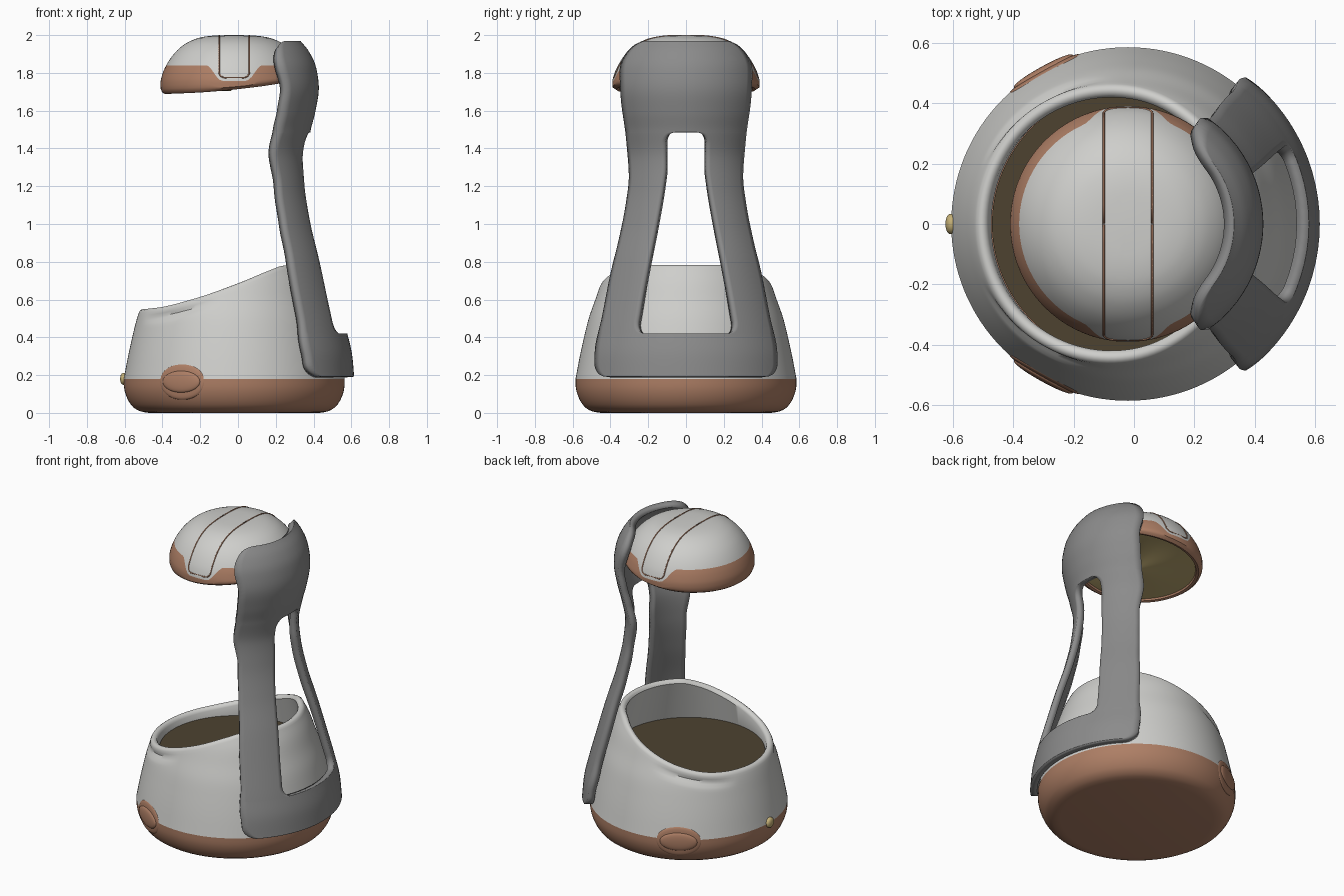
import bpy, bmesh, math
from math import sin, cos, pi, sqrt, radians
from mathutils import Matrix, Vector

if "Cube" in bpy.data.objects:
    bpy.data.objects.remove(bpy.data.objects["Cube"])


def material(name, rgb):
    m = bpy.data.materials.new(name)
    m.use_nodes = True
    m.diffuse_color = (*rgb, 1)
    m.node_tree.nodes["Principled BSDF"].inputs["Base Color"].default_value = (*rgb, 1)
    return m


LIGHT = material("light grey", (0.62, 0.62, 0.6))
DARK = material("mid grey", (0.26, 0.26, 0.26))
COPPER = material("copper brown", (0.42, 0.21, 0.13))
OLIVE = material("dark olive", (0.075, 0.055, 0.03))
YELLOW = material("pale yellow", (0.55, 0.43, 0.18))


def curve_through(points):
    """Monotone smooth interpolation through (input, output) pairs."""
    pts = sorted(points)
    d = [(b[1] - a[1]) / (b[0] - a[0]) for a, b in zip(pts, pts[1:])]
    m = [d[0]] + [2 * a * b / (a + b) if a * b > 0 else 0 for a, b in zip(d, d[1:])] + [d[-1]]

    def f(v):
        v = min(max(v, pts[0][0]), pts[-1][0])
        i = max(k for k in range(len(d)) if pts[k][0] <= v)
        h = pts[i + 1][0] - pts[i][0]
        t = (v - pts[i][0]) / h
        return (pts[i][1] * (1 + 2 * t) * (1 - t) ** 2 + pts[i + 1][1] * t * t * (3 - 2 * t)
                + h * t * (1 - t) * (m[i] * (1 - t) - m[i + 1] * t))
    return f


def finish(name, bm, mats, angle=40):
    me = bpy.data.meshes.new(name)
    bm.to_mesh(me)
    bm.free()
    ob = bpy.data.objects.new(name, me)
    bpy.context.collection.objects.link(ob)
    for m in mats:
        me.materials.append(m)
    bpy.ops.object.select_all(action='DESELECT')
    ob.select_set(True)
    bpy.context.view_layer.objects.active = ob
    bpy.ops.object.shade_smooth_by_angle(angle=radians(angle))
    return ob


def grid(name, rows, mats, closed=True, keep=None, mat_rule=None, caps=()):
    bm = bmesh.new()
    vs = [[bm.verts.new(p) for p in row] for row in rows]
    n = len(rows[0])
    for i in range(len(rows) - 1):
        for j in range(n if closed else n - 1):
            if keep and not keep(i, j):
                continue
            k = (j + 1) % n
            f = bm.faces.new((vs[i][j], vs[i][k], vs[i + 1][k], vs[i + 1][j]))
            f.material_index = mat_rule(i) if mat_rule else 0
    for c in caps:
        f = bm.faces.new(vs[c])
        f.material_index = mat_rule(len(rows) if c else 0) if mat_rule else 0
    bmesh.ops.recalc_face_normals(bm, faces=bm.faces)
    return finish(name, bm, mats)


CX, N = -0.02, 128
ANGLES = [2 * pi * i / N for i in range(N)]
BUTTON = radians(119)
FLAT = 0.575


def ring(radius, height):
    return [(CX + radius(a) * cos(a), radius(a) * sin(a), height(a)) for a in ANGLES]


def flattened(r, a):
    """Shave the round wall flat where the two side buttons sit."""
    for b in (BUTTON, -BUTTON):
        c = cos(a - b)
        if c > 0.8:
            r = min(r, FLAT / c)
    return r


# Rounded base tray
base_r = curve_through([(0, 0.45), (0.006, 0.49), (0.03, 0.535), (0.09, 0.572), (0.14, 0.584), (0.18, 0.585)])
base_z = [0, 0.003, 0.008, 0.015, 0.03, 0.045, 0.065, 0.09, 0.115, 0.14, 0.16, 0.18]
grid("base_tray", [ring(lambda a: flattened(base_r(z), a), lambda a: z) for z in base_z],
     [COPPER], caps=(0,))

# Tapered cup with a sloping rim
wall_r = curve_through([(0.18, 0.585), (0.3, 0.562), (0.4, 0.54), (0.5, 0.515), (0.6, 0.48),
                        (0.7, 0.445), (0.78, 0.405)])
rim_z = curve_through([(-0.53, 0.545), (-0.4, 0.56), (-0.25, 0.6), (0, 0.685), (0.2, 0.755),
                       (0.3, 0.78), (0.4, 0.783)])


def rim(a):
    return rim_z(CX + 0.47 * cos(a))


def wall(a, z):
    crease = 0.016 * math.exp(-((z - rim(a) + 0.055) / 0.02) ** 2)
    crease *= max(0, 1 - ((abs((a + pi) % (2 * pi) - pi) - radians(128)) / 0.5) ** 2)
    return flattened(wall_r(z), a) - crease


cup = []
for i in range(25):
    def level(a, t=i / 24):
        return 0.18 + t * (rim(a) - 0.2)
    cup.append(ring(lambda a: wall(a, level(a)), level))
for inset, drop in ((0.006, 0.008), (0.016, 0.001), (0.026, 0), (0.038, 0.006), (0.045, 0.02)):
    cup.append(ring(lambda a: wall_r(rim(a) - 0.02) - inset, lambda a: rim(a) - drop))
cup.append(ring(lambda a: 0.452, lambda a: 0.49))
grid("cup_wall", cup, [LIGHT])
grid("cup_floor", [ring(lambda a: r, lambda a: 0.5) for r in (0.45, 0.2)], [OLIVE], caps=(1,))

# Lamp head: copper lower band, grey dome, boundary dips below the centre panel
dome_pts = [(1.69, 0.388), (1.75, 0.39), (1.8, 0.378), (1.84, 0.36), (1.9, 0.32), (1.95, 0.265),
            (1.98, 0.205), (1.992, 0.155), (1.998, 0.1), (2.0, 0.02)]
dome_r = curve_through(dome_pts)
head_bottom = curve_through([(-0.41, 1.688), (-0.2, 1.697), (0.1, 1.725), (0.37, 1.765)])


def bottom(a):
    return head_bottom(CX + 0.39 * cos(a))


def band_top(a):
    t = min(max((abs(0.39 * cos(a)) - 0.06) / 0.1, 0), 1)
    return 1.757 + 0.083 * t * t * (3 - 2 * t)


head = [ring(lambda a: 0.345, lambda a: bottom(a) + 0.025),
        ring(lambda a: 0.352, lambda a: bottom(a) + 0.004),
        ring(lambda a: 0.368, lambda a: bottom(a))]
LOWER, UPPER = 8, 24
for i in range(LOWER + 1):
    def low(a, t=i / LOWER):
        z0 = bottom(a) + 0.01
        return z0 + t * (max(band_top(a), z0 + 0.005) - z0)
    head.append(ring(lambda a: dome_r(low(a)) - (0.006 if i == 0 else 0), low))
split = len(head) - 1
for i in range(1, UPPER + 1):
    def high(a, t=i / UPPER):
        return band_top(a) + (2 - band_top(a)) * sin(t * pi / 2)
    head.append(ring(lambda a: dome_r(high(a)), high))
grid("lamp_head", head, [COPPER, LIGHT], mat_rule=lambda i: int(i >= split), caps=(-1,))
grid("lamp_lens", [ring(lambda a: r, lambda a: bottom(a) + 0.015) for r in (0.36, 0.18, 0.02)],
     [YELLOW], caps=(-1,))

# Fine seam outlining the centre panel of the head
half = 0.08
side = [(-half, 1.9992 - 0.19 * (i / 24) ** 2) for i in range(25)]
side += [(-half + 0.03 * (1 - cos(q)), 1.805 - 0.03 * sin(q)) for q in (pi * k / 12 for k in range(1, 7))]
seam = side + [(-x, z) for x, z in reversed(side)]
data = bpy.data.curves.new("panel_seam", 'CURVE')
data.dimensions = '3D'
data.bevel_depth = 0.004
data.bevel_resolution = 1
for s in (1, -1):
    sp = data.splines.new('POLY')
    sp.points.add(len(seam) - 1)
    for p, (x, z) in zip(sp.points, seam):
        p.co = (CX + x, s * sqrt(max(0, dome_r(z) ** 2 - x * x)), z, 1)
# Straight seam runs over the flat crown
for x in (-half, half):
    y = sqrt(max(0, dome_r(seam[0][1]) ** 2 - x * x))
    sp = data.splines.new('POLY')
    sp.points.add(1)
    for p, s in zip(sp.points, (1, -1)):
        p.co = (CX + x, s * y, 1.9992, 1)
data.materials.append(COPPER)
bpy.context.collection.objects.link(bpy.data.objects.new("panel_seam", data))

# Curved stand wrapped round the back, with a tall opening
Z0, HOLE0, HOLE1, Z1 = 0.19, 0.415, 1.49, 1.957
stand_r = curve_through([(0.19, 0.615), (0.3, 0.605), (0.42, 0.578), (0.6, 0.53), (0.8, 0.475),
                         (1, 0.415), (1.2, 0.373), (1.35, 0.36), (1.5, 0.385), (1.6, 0.41),
                         (1.72, 0.428), (1.82, 0.415), (1.9, 0.38), (1.957, 0.335)])
stand_w = curve_through([(0.19, 0.47), (0.32, 0.467), (0.5, 0.43), (0.75, 0.38), (0.9, 0.343),
                         (1.1, 0.303), (1.25, 0.286), (1.45, 0.3), (1.68, 0.33), (1.8, 0.335), (1.957, 0.32)])
hole_w = curve_through([(0.415, 0.262), (0.5, 0.245), (0.6, 0.228), (0.8, 0.19), (1, 0.15),
                        (1.2, 0.115), (1.3, 0.104), (1.49, 0.105)])


def corner(d, wide, tall):
    return 0 if d >= tall else wide * (1 - sqrt(max(0, 1 - (1 - d / tall) ** 2)))


levels = []
for lo, hi, n in ((Z0, HOLE0, 20), (HOLE0, HOLE1, 56), (HOLE1, Z1, 30)):
    levels += [lo + (hi - lo) * (1 - cos(pi * i / n)) / 2 for i in range(n)]
levels.append(Z1)
COLS = 10
rows = []
for z in levels:
    w = stand_w(z) - corner(z - Z0, 0.06, 0.07) - corner(Z1 - z, 0.13, 0.15)
    zh = min(max(z, HOLE0), HOLE1)
    h = hole_w(zh) - corner(zh - HOLE0, 0.055, 0.07) - corner(HOLE1 - zh, 0.055, 0.06)
    ys = [-w + (w - h) * i / COLS for i in range(COLS)]
    ys += [-h + 2 * h * i / COLS for i in range(COLS)]
    ys += [h + (w - h) * i / COLS for i in range(COLS + 1)]
    r = stand_r(z) - 0.021
    rows.append([(sqrt(r * r - y * y), y, z) for y in ys])
stand = grid("stand", rows, [DARK], closed=False,
             keep=lambda i, j: not (COLS <= j < 2 * COLS and HOLE0 - 1e-4 < levels[i] < HOLE1 - 1e-4))
solid = stand.modifiers.new("thickness", 'SOLIDIFY')
solid.thickness = 0.042
solid.offset = 0


# Side buttons and front knob
def blob(name, mat, scale, angle, dist, z, exponent=1):
    bm = bmesh.new()
    bmesh.ops.create_uvsphere(bm, u_segments=40, v_segments=20, radius=1)
    for v in bm.verts:
        v.co.x = math.copysign(abs(v.co.x) ** exponent, v.co.x)
    place = Matrix.Translation(Vector((CX + dist * cos(angle), dist * sin(angle), z)))
    bm.transform(place @ Matrix.Rotation(angle, 4, 'Z') @ Matrix.Diagonal((*scale, 1)))
    return finish(name, bm, [mat])


for label, ang in (("left", BUTTON), ("right", -BUTTON)):
    blob(label + "_button_pad", COPPER, (0.03, 0.138, 0.096), ang, 0.552, 0.165, 0.4)
    blob(label + "_button", COPPER, (0.02, 0.112, 0.058), ang, 0.574, 0.165, 0.7)
blob("front_knob", YELLOW, (0.022, 0.034, 0.032), pi, 0.582, 0.18, 0.7)
